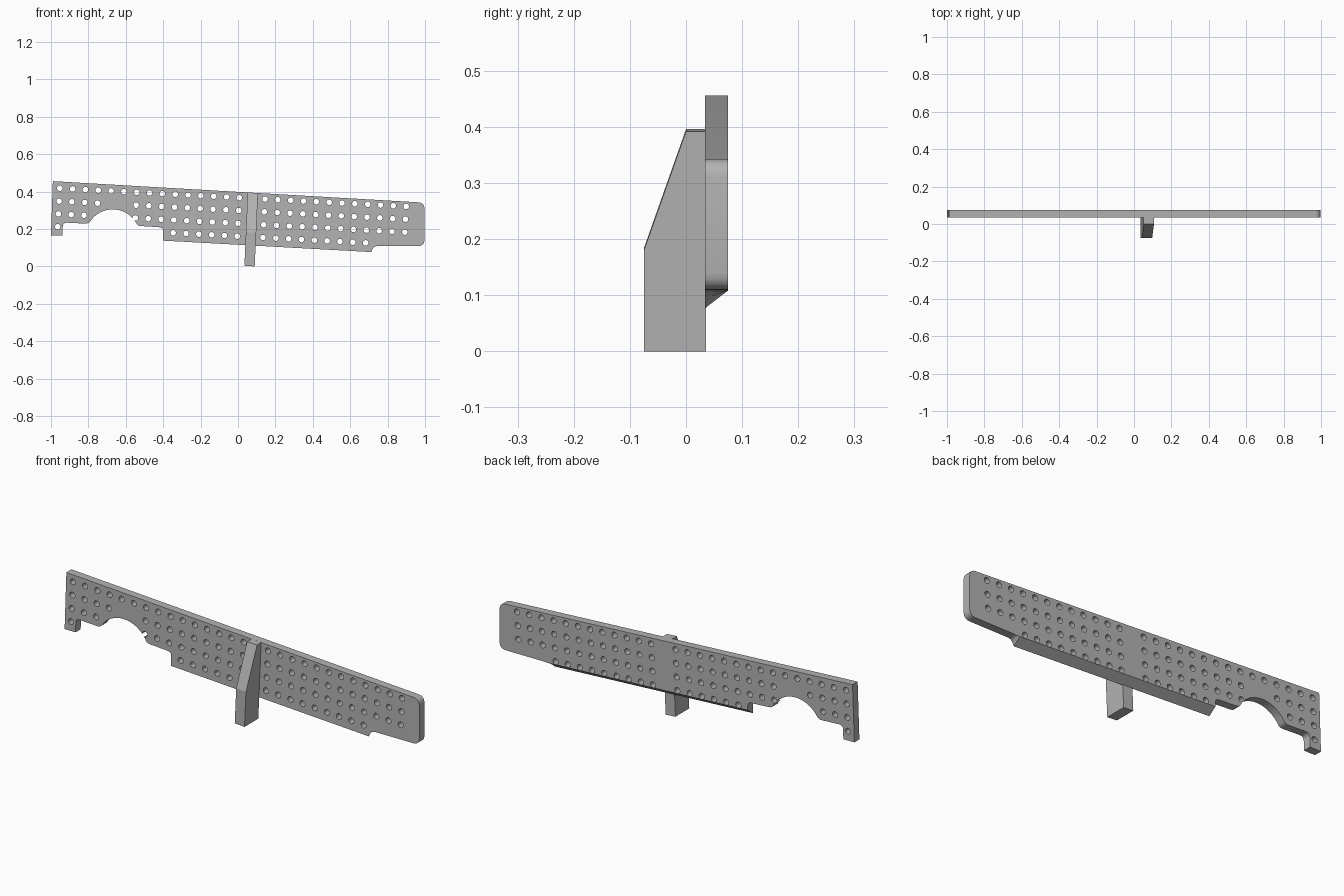
import bpy, bmesh, math
from mathutils import Matrix, Vector

cube = bpy.data.objects.get("Cube")
if cube:
    bpy.data.objects.remove(cube, do_unlink=True)

grey = bpy.data.materials.new("plain grey")
grey.use_nodes = True
colour = (0.45, 0.45, 0.45, 1)
grey.diffuse_color = colour
grey.node_tree.nodes["Principled BSDF"].inputs["Base Color"].default_value = colour

FRONT, BACK = 0.034, 0.075
TILT = 0.054


def make_object(name, bm):
    bmesh.ops.recalc_face_normals(bm, faces=bm.faces)
    mesh = bpy.data.meshes.new(name)
    bm.to_mesh(mesh)
    bm.free()
    mesh.materials.append(grey)
    obj = bpy.data.objects.new(name, mesh)
    bpy.context.collection.objects.link(obj)
    return obj


def loft(name, ring_a, ring_b):
    bm = bmesh.new()
    a = [bm.verts.new(p) for p in ring_a]
    b = [bm.verts.new(p) for p in ring_b]
    bm.faces.new(a)
    bm.faces.new(b)
    for i in range(len(a)):
        j = (i + 1) % len(a)
        bm.faces.new((a[i], a[j], b[j], b[i]))
    return make_object(name, bm)


def fillet(p, corner, q, steps=5):
    p, corner, q = Vector(p), Vector(corner), Vector(q)
    ts = [i / steps for i in range(steps + 1)]
    return [tuple(p * (1 - t) ** 2 + corner * 2 * t * (1 - t) + q * t * t) for t in ts]


# Perforated panel: outline with rounded corners, an arch and a notch
outline = [(-0.99, 0.456)]
outline += fillet((0.965, 0.343), (0.995, 0.341), (0.997, 0.31))
outline += fillet((0.997, 0.14), (0.996, 0.11), (0.962, 0.109))
outline += fillet((0.745, 0.109), (0.722, 0.109), (0.712, 0.077), 3)
outline += [(-0.4, 0.138)]
outline += fillet((-0.4, 0.19), (-0.4, 0.209), (-0.425, 0.21))
outline += fillet((-0.52, 0.216), (-0.54, 0.216), (-0.546, 0.235), 3)
for i in range(1, 20):
    ang = math.radians(32 + 115 * i / 20)
    outline.append((-0.67 + 0.145 * math.cos(ang), 0.16 + 0.145 * math.sin(ang)))
outline += fillet((-0.79, 0.24), (-0.8, 0.229), (-0.815, 0.229), 3)
outline += fillet((-0.915, 0.234), (-0.937, 0.235), (-0.937, 0.21), 4)
outline += [(-0.938, 0.165), (-1.0, 0.165)]


def back_height(x, z):
    # the long lower edge is chamfered upwards to the back
    if -0.401 <= x <= 0.75:
        return max(z, 0.147 - TILT * (x + 0.0))
    return z


front_ring = [(x, FRONT, z) for x, z in outline]
back_ring = [(x, BACK, back_height(x, z)) for x, z in outline]
panel = loft("perforated_panel", front_ring, back_ring)


# Which holes of the tilted grid exist
def has_hole(row, col):
    if col == 15:
        return False
    if row == 0:
        return True
    if row == 1:
        return col not in (4, 5)
    if row == 2:
        return col < 3 or col > 5
    return col == 0 or 9 <= col <= 24


# Hole cutters, all in one mesh
bm = bmesh.new()
pitch = 0.0686
for row in range(4):
    for col in range(28):
        if has_hole(row, col):
            x = -0.953 + pitch * col - row * pitch * TILT
            z = 0.418 - pitch * row - col * pitch * TILT * 0.97
            place = Matrix.Translation((x, (FRONT + BACK) / 2, z)) @ Matrix.Rotation(math.pi / 2, 4, 'X')
            bmesh.ops.create_cone(bm, cap_ends=True, segments=20, radius1=0.0148,
                                  radius2=0.0148, depth=0.1, matrix=place)
cutter = make_object("hole_cutter", bm)
cutter.hide_render = True

cut = panel.modifiers.new("holes", 'BOOLEAN')
cut.operation = 'DIFFERENCE'
cut.solver = 'EXACT'
cut.object = cutter
bpy.context.view_layer.objects.active = panel
bpy.ops.object.modifier_apply(modifier=cut.name)
bpy.data.objects.remove(cutter, do_unlink=True)

# Leaning stand with a sloped upper front
profile = [(-0.075, 0.004), (-0.075, 0.184), (0.0, 0.396), (FRONT + 0.002, 0.396), (FRONT + 0.002, 0.004)]
left, width = 0.034, 0.055
ring_l = [(left + z * 0.045, y, z) for y, z in profile]
ring_r = [(left + width + z * 0.045, y, z - 0.004) for y, z in profile]
loft("stand", ring_l, ring_r)

# Smooth shading with sharp edges kept
bpy.ops.object.select_all(action='DESELECT')
panel.select_set(True)
bpy.context.view_layer.objects.active = panel
bpy.ops.object.shade_smooth_by_angle(angle=math.radians(30))
